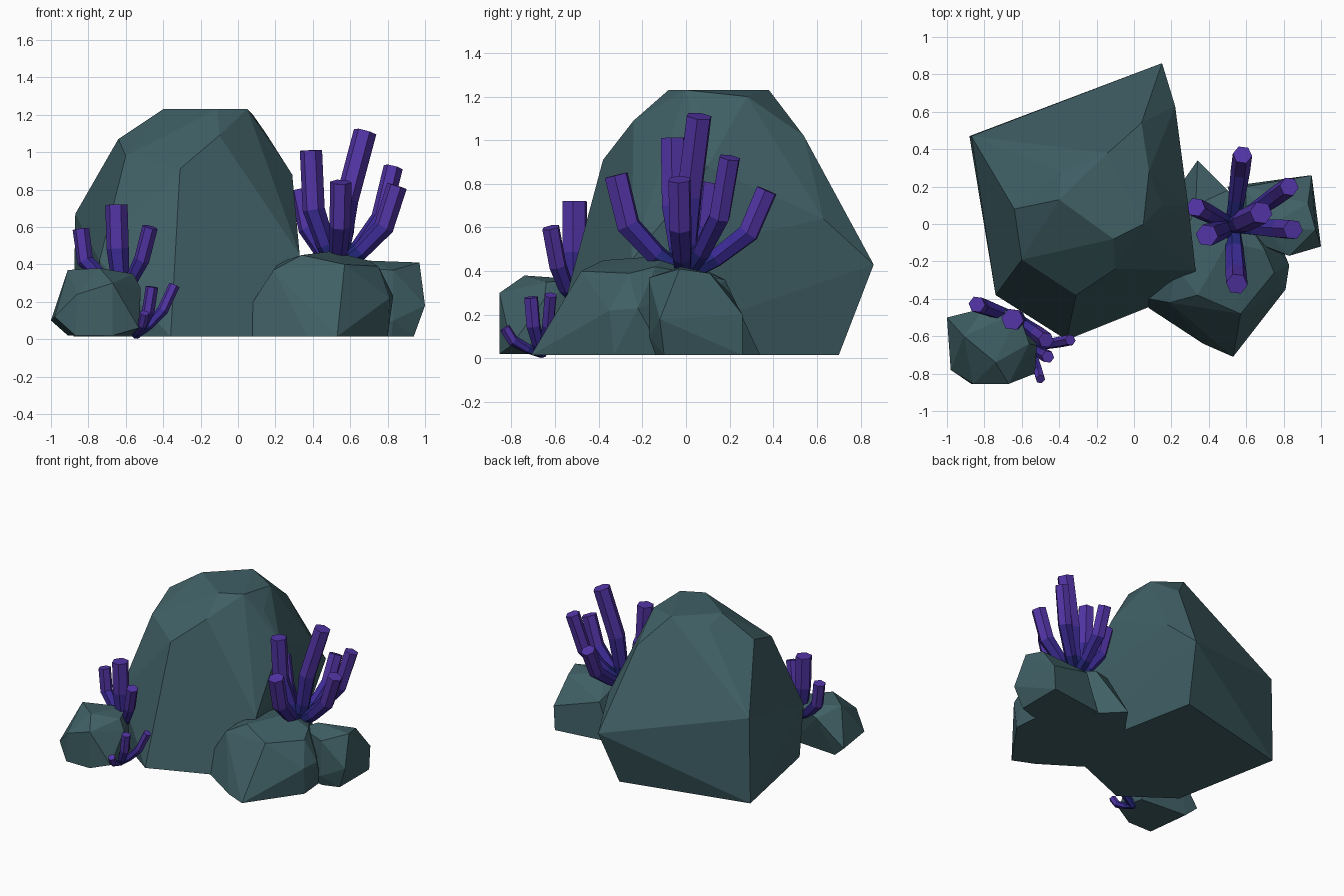
import bpy, bmesh, math
from mathutils import Vector


def material(name, rgb):
    m = bpy.data.materials.new(name)
    m.diffuse_color = (*rgb, 1)
    return m


STONE = material("stone", (0.05, 0.115, 0.13))
CORAL = [material("coral_base", (0.018, 0.02, 0.2)),
         material("coral_middle", (0.045, 0.024, 0.3)),
         material("coral_tip", (0.085, 0.035, 0.38))]


def finish(bm, name, mats):
    bmesh.ops.recalc_face_normals(bm, faces=bm.faces)
    me = bpy.data.meshes.new(name)
    bm.to_mesh(me)
    bm.free()
    for m in mats:
        me.materials.append(m)
    ob = bpy.data.objects.new(name, me)
    bpy.context.collection.objects.link(ob)
    return ob


def rock(name, corners):
    """Faceted stone: convex hull of a few corner points."""
    bm = bmesh.new()
    for c in corners:
        bm.verts.new(c)
    bmesh.ops.convex_hull(bm, input=bm.verts)
    loose = [v for v in bm.verts if not v.link_faces]
    bmesh.ops.delete(bm, geom=loose, context='VERTS')
    bmesh.ops.dissolve_limit(bm, angle_limit=math.radians(4),
                             verts=bm.verts, edges=bm.edges)
    return finish(bm, name, [STONE])


def cluster(name, base, tips):
    """Six-sided stalks that leave one root and bend upward (tip x, y, z, radius, bend)."""
    bm = bmesh.new()
    base = Vector(base)
    for x, y, z, r, bend in tips:
        d = Vector((x, y, z)) - base
        steps = [(0, 0, .75), (.38 * bend, .2, .85), (.78 * bend, .5, 1), (1, 1, 1)]
        pts = [base + Vector((d.x * h, d.y * h, d.z * v)) for h, v, _ in steps]
        rings = []
        for i, p in enumerate(pts):
            t = (pts[min(i + 1, 3)] - pts[max(i - 1, 0)]).normalized()
            side = t.cross(Vector((0.13, 1, 0))).normalized()
            up = side.cross(t)
            rad = r * steps[i][2]
            rings.append([bm.verts.new(p + rad * (math.cos(a) * side + math.sin(a) * up))
                          for a in (k * math.pi / 3 for k in range(6))])
        bm.faces.new(rings[0][::-1])
        bm.faces.new(rings[3]).material_index = 2
        for i in range(3):
            for k in range(6):
                j = (k + 1) % 6
                f = bm.faces.new((rings[i][k], rings[i][j], rings[i + 1][j], rings[i + 1][k]))
                f.material_index = i
    return finish(bm, name, CORAL)


# Main boulder
rock("main_boulder", [
    (-.88, .47, .015), (.08, .70, .015), (.29, -.36, .015), (-.36, -.62, .015), (-.72, -.36, .015),
    (-.87, .47, .67), (.15, .86, .43), (.22, .63, .64), (.33, -.25, .45), (-.74, -.38, .42),
    (-.31, -.38, .91), (-.10, -.24, 1.09), (-.60, -.19, .98), (-.64, .08, 1.07),
    (.29, .10, .88), (.15, .10, 1.10), (.04, .54, 1.02), (-.51, .29, 1.05), (-.39, .28, 1.18),
    (-.40, .13, 1.23), (-.14, .38, 1.23), (.08, .28, 1.20), (.05, 0, 1.23), (-.11, -.08, 1.23)])

# Small stone at the front left
rock("left_stone", [
    (-1, -.50, .10), (-.98, -.78, .12), (-.91, -.52, .02), (-.87, -.855, .02), (-.86, -.855, .24),
    (-.67, -.855, .30), (-.67, -.855, .02), (-.53, -.80, .06), (-.52, -.65, .27), (-.53, -.55, .02),
    (-.91, -.60, .37), (-.56, -.64, .35), (-.74, -.74, .38), (-.62, -.47, .36), (-.8, -.45, .3)])

# Stones on the right
rock("right_front_stone", [
    (-.04, -.20, .015), (.08, -.45, .015), (.37, -.64, .015), (.53, -.71, .015), (.80, -.33, .015),
    (.78, -.1, .015), (.34, .34, .015), (.28, .2, .015),
    (.08, -.40, .20), (.19, -.42, .37), (.22, -.22, .41), (.34, -.38, .45), (.57, -.48, .40),
    (.50, -.10, .47), (.70, -.14, .42), (.75, -.26, .39), (.83, -.22, .23), (.81, -.35, .22),
    (.33, .10, .40), (.50, .18, .36)])
rock("right_back_stone", [
    (.94, .26, .015), (.94, -.1, .015), (.82, -.14, .015), (.5, .2, .015), (.6, -.1, .015),
    (1, -.12, .18), (.95, .26, .20), (.83, -.17, .37), (.97, -.03, .41), (.6, -.08, .38),
    (.70, -.02, .42), (.93, .11, .39), (.6, .2, .3), (.83, -.17, .1)])

# Coral clusters
cluster("large_coral", (.53, -.01, .38), [
    (.58, .37, .77, .052, 1), (.83, .20, .92, .052, 1), (.68, .06, 1.11, .062, .45),
    (.85, -.03, .82, .055, 1), (.55, -.32, .84, .058, 1.05), (.33, .09, .80, .052, 1),
    (.39, -.06, 1.01, .06, 1.15)])
cluster("medium_coral", (-.62, -.51, .25), [
    (-.84, -.43, .59, .045, 1.15), (-.65, -.51, .72, .06, 1), (-.47, -.62, .60, .042, .9)])
cluster("small_coral", (-.55, -.66, .02), [
    (-.34, -.62, .29, .03, .9), (-.46, -.71, .28, .034, 1), (-.50, -.83, .14, .026, 1)])
